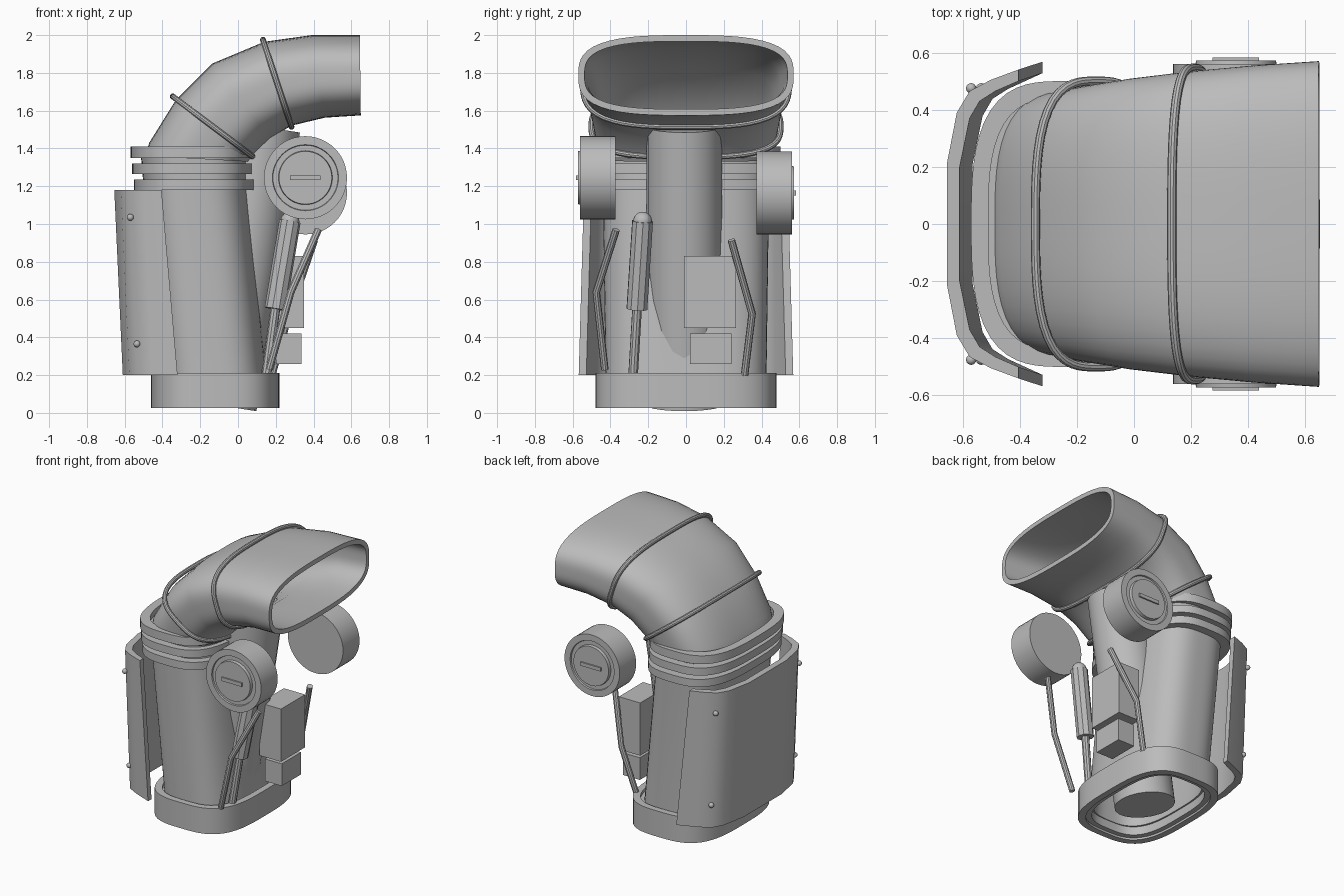
import bpy, bmesh, math
from mathutils import Vector

if "Cube" in bpy.data.objects:
    bpy.data.objects.remove(bpy.data.objects["Cube"], do_unlink=True)

GREY = (0.5, 0.5, 0.5, 1)
mat = bpy.data.materials.new("plain grey")
mat.use_nodes = True
mat.diffuse_color = GREY
mat.node_tree.nodes["Principled BSDF"].inputs["Base Color"].default_value = GREY


def finish(obj):
    """Give the part its material and smooth it, keeping edges sharp."""
    obj.data.materials.append(mat)
    bpy.ops.object.select_all(action="DESELECT")
    obj.select_set(True)
    bpy.context.view_layer.objects.active = obj
    if obj.type == "CURVE":
        bpy.ops.object.convert(target="MESH")
        obj = bpy.context.object
    bpy.ops.object.shade_smooth_by_angle(angle=math.radians(35))
    return obj


def from_bmesh(name, bm):
    bmesh.ops.recalc_face_normals(bm, faces=bm.faces)
    mesh = bpy.data.meshes.new(name)
    bm.to_mesh(mesh)
    bm.free()
    obj = bpy.data.objects.new(name, mesh)
    bpy.context.collection.objects.link(obj)
    return finish(obj)


def oval(outer, inner, half_y, shrink=0, n=3.0, count=64):
    """Squarish oval spanning two (x, z) points and +-half_y."""
    a, b = Vector((outer[0], 0, outer[1])), Vector((inner[0], 0, inner[1]))
    mid, u = (a + b) / 2, (a - b) / 2
    u -= u.normalized() * shrink
    pts = []
    for i in range(count):
        t = math.tau * i / count
        c, s = math.cos(t), math.sin(t)
        k = (abs(c) ** n + abs(s) ** n) ** (-1 / n)
        pts.append(mid + u * c * k + Vector((0, (half_y - shrink) * s * k, 0)))
    return pts


def skin(name, loops, closed_around=True, closed_along=True):
    """Join matching loops of points with quads."""
    bm = bmesh.new()
    rows = [[bm.verts.new(p) for p in loop] for loop in loops]
    count = len(rows[0])
    for i in range(len(rows) - (0 if closed_along else 1)):
        a, b = rows[i], rows[(i + 1) % len(rows)]
        for j in range(count - (0 if closed_around else 1)):
            k = (j + 1) % count
            bm.faces.new((a[j], a[k], b[k], b[j]))
    if not closed_around:
        bm.faces.new([r[0] for r in rows])
        bm.faces.new([r[-1] for r in rows])
    return from_bmesh(name, bm)


def duct(name, stations, wall, n=3.0):
    """Hollow oval pipe with an even wall."""
    outside = [oval(*s, n=n) for s in stations]
    inside = [oval(*s, shrink=wall, n=n) for s in reversed(stations)]
    return skin(name, outside + inside)


def rod(name, pts, radius, cyclic=False):
    curve = bpy.data.curves.new(name, "CURVE")
    curve.dimensions = "3D"
    curve.bevel_depth = radius
    curve.bevel_resolution = 8 if radius > 0.1 else 3
    curve.use_fill_caps = True
    spline = curve.splines.new("POLY")
    spline.points.add(len(pts) - 1)
    for p, co in zip(spline.points, pts):
        p.co = (*co, 1)
    spline.use_cyclic_u = cyclic
    obj = bpy.data.objects.new(name, curve)
    bpy.context.collection.objects.link(obj)
    return finish(obj)


def box(name, lo, hi):
    bm = bmesh.new()
    bmesh.ops.create_cube(bm, size=1)
    for v in bm.verts:
        v.co = [(l + h) / 2 + c * (h - l) for l, h, c in zip(lo, hi, v.co)]
    return from_bmesh(name, bm)


def ball(name, centre, radius):
    bm = bmesh.new()
    bmesh.ops.create_uvsphere(bm, u_segments=16, v_segments=10, radius=radius)
    bmesh.ops.translate(bm, verts=bm.verts, vec=centre)
    return from_bmesh(name, bm)


# Base collar with an inner ledge
duct("base_collar", [((-0.46, 0.025), (0.22, 0.025), 0.48),
                     ((-0.46, 0.21), (0.22, 0.21), 0.48)], 0.045, 3.2)
duct("base_ledge", [((-0.43, 0.04), (0.19, 0.04), 0.45),
                    ((-0.43, 0.19), (0.19, 0.19), 0.45)], 0.05, 3.2)

# Leaning main body and neck
duct("main_duct", [((-0.4, 0.1), (0.16, 0.1), 0.425),
                   ((-0.5, 1.2), (0.05, 1.2), 0.44),
                   ((-0.515, 1.37), (0.05, 1.37), 0.45)], 0.03)
for i, (left, right, low, high) in enumerate([(-0.55, 0.09, 1.18, 1.235),
                                              (-0.56, 0.08, 1.265, 1.32),
                                              (-0.57, 0.08, 1.35, 1.41)]):
    duct(f"neck_ring_{i + 1}", [((left, low), (right, low), 0.5),
                                ((left, high), (right, high), 0.5)], 0.06)

# Flared elbow
duct("elbow_duct", [((-0.49, 1.36), (0.06, 1.33), 0.46),
                    ((-0.47, 1.43), (0.07, 1.345), 0.465),
                    ((-0.33, 1.655), (0.085, 1.365), 0.485),
                    ((-0.135, 1.85), (0.17, 1.45), 0.51),
                    ((0.14, 1.965), (0.28, 1.52), 0.535),
                    ((0.39, 2.0), (0.46, 1.563), 0.555),
                    ((0.645, 2.0), (0.65, 1.575), 0.57)], 0.033)
rod("elbow_band_lower", oval((-0.345, 1.675), (0.08, 1.355), 0.5), 0.016, True)
rod("elbow_band_upper", oval((0.132, 1.975), (0.283, 1.515), 0.545), 0.016, True)

# Wrap-around shield: half profile as top (x, y), mirrored
half = [(-0.405, 0.54), (-0.5, 0.505), (-0.575, 0.465), (-0.62, 0.39), (-0.655, 0.21)]
inner = [(-0.405, 0.5), (-0.485, 0.465), (-0.54, 0.43), (-0.575, 0.37), (-0.61, 0.2)]


def shield_edge(points, low):
    out = []
    for i, (x, y) in enumerate(points):
        if low:
            x, y = (x + 0.085, y + 0.028) if i == 0 else (x + 0.045, y + 0.008)
        out.append(Vector((x, y, 0.2 if low else 1.18)))
    return out + [Vector((p.x, -p.y, p.z)) for p in reversed(out)]


skin("shield", [shield_edge(half, False), shield_edge(half, True),
                shield_edge(inner, True), shield_edge(inner, False)], closed_around=False)
for side in (-1, 1):
    for x, z in ((-0.57, 1.035), (-0.535, 0.365)):
        ball("shield_rivet", (x, side * 0.475, z), 0.018)

# Inner straight pipe emerging through the body
rod("inner_pipe", [(-0.1, -0.01, 0.04), (0.13, -0.01, 1.515)], 0.2)

# Round drums with a grooved outer face and a handle bar
PROFILE = [(0, 0.372), (0.22, 0.372), (0.22, 0.56), (0.175, 0.56), (0.172, 0.55),
           (0.143, 0.55), (0.14, 0.572), (0, 0.572)]
for name, side, z in (("front", -1, 1.245), ("rear", 1, 1.165)):
    bm = bmesh.new()
    verts = [bm.verts.new((0.357 + r, side * y, z)) for r, y in PROFILE]
    edges = [bm.edges.new(pair) for pair in zip(verts, verts[1:])]
    bmesh.ops.spin(bm, geom=verts + edges, cent=(0.357, 0, z), axis=(0, 1, 0),
                   angle=math.tau, steps=48)
    bmesh.ops.remove_doubles(bm, verts=bm.verts, dist=0.0005)
    from_bmesh(f"{name}_drum", bm)
    ys = sorted((side * 0.56, side * 0.582))
    box(f"{name}_drum_handle", (0.275, ys[0], z - 0.013), (0.437, ys[1], z + 0.013))

# Equipment boxes
box("upper_box", (0.18, -0.01, 0.45), (0.35, 0.265, 0.83))
box("lower_box", (0.2, 0.02, 0.26), (0.335, 0.24, 0.42))

# Piston
rod("piston_barrel", [(0.275, -0.23, 1.015), (0.197, -0.26, 0.55)], 0.057)
ball("piston_cap", (0.275, -0.23, 1.015), 0.05)
rod("piston_rod", [(0.2, -0.258, 0.57), (0.15, -0.28, 0.2)], 0.026)

# Bent side rods
rod("front_bent_rod", [(0.425, -0.37, 0.97), (0.28, -0.475, 0.64), (0.165, -0.43, 0.23)], 0.02)
rod("rear_bent_rod", [(0.405, 0.24, 0.915), (0.27, 0.35, 0.525), (0.18, 0.31, 0.2)], 0.02)
